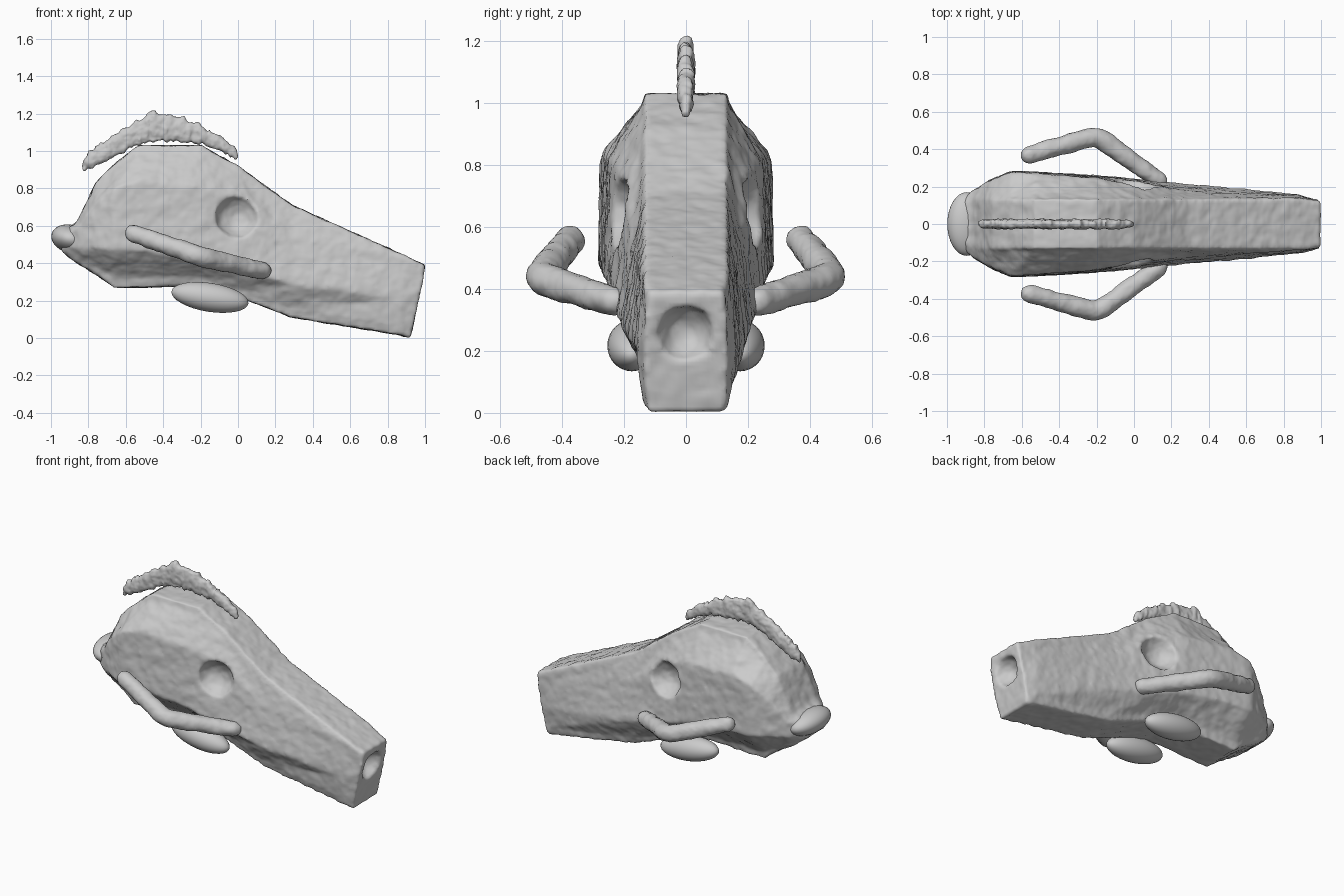
import bpy, bmesh, math, random
from mathutils import Vector

if "Cube" in bpy.data.objects:
    bpy.data.objects.remove(bpy.data.objects["Cube"])

random.seed(4)


def activate(ob):
    bpy.ops.object.select_all(action='DESELECT')
    ob.select_set(True)
    bpy.context.view_layer.objects.active = ob


def loft(name, rings):
    """Skin a list of equal-length point rings and cap both ends."""
    bm = bmesh.new()
    vs = [[bm.verts.new(p) for p in r] for r in rings]
    n = len(rings[0])
    for a, b in zip(vs, vs[1:]):
        for i in range(n):
            j = (i + 1) % n
            bm.faces.new((a[i], a[j], b[j], b[i]))
    bm.faces.new(vs[0])
    bm.faces.new(vs[-1])
    bmesh.ops.recalc_face_normals(bm, faces=bm.faces)
    me = bpy.data.meshes.new(name)
    bm.to_mesh(me)
    bm.free()
    ob = bpy.data.objects.new(name, me)
    bpy.context.collection.objects.link(ob)
    return ob


def ellipsoid(name, loc, scale, tilt=0.0):
    bpy.ops.mesh.primitive_uv_sphere_add(segments=32, ring_count=16, location=loc,
                                         rotation=(0, tilt, 0))
    ob = bpy.context.object
    ob.name = name
    ob.scale = scale
    bpy.ops.object.shade_smooth()
    return ob


def carve(target, cutter):
    cutter.hide_render = True
    cutter.hide_viewport = True
    m = target.modifiers.new("carve", 'BOOLEAN')
    m.operation, m.object, m.solver = 'DIFFERENCE', cutter, 'EXACT'


def remesh(ob, voxel):
    rm = ob.modifiers.new("remesh", 'REMESH')
    rm.mode, rm.voxel_size, rm.use_smooth_shade = 'VOXEL', voxel, True


def roughen(ob, size, strength):
    tex = bpy.data.textures.new(ob.name + "_bumps", 'CLOUDS')
    tex.noise_scale = size
    d = ob.modifiers.new("bumps", 'DISPLACE')
    d.texture, d.strength, d.mid_level = tex, strength, 0.5
    d.texture_coords = 'GLOBAL'


# Skull: x, (half width, z) for top edge, upper side, lower side, bottom edge
stations = [
    (-0.94, (0.08, 0.57), (0.11, 0.55), (0.11, 0.50), (0.08, 0.46)),
    (-0.86, (0.13, 0.62), (0.18, 0.58), (0.18, 0.48), (0.12, 0.40)),
    (-0.76, (0.13, 0.83), (0.235, 0.72), (0.24, 0.48), (0.125, 0.34)),
    (-0.66, (0.13, 0.93), (0.28, 0.80), (0.285, 0.47), (0.13, 0.27)),
    (-0.53, (0.13, 1.03), (0.27, 0.84), (0.28, 0.47), (0.13, 0.27)),
    (-0.20, (0.13, 1.03), (0.245, 0.81), (0.262, 0.43), (0.13, 0.28)),
    (0.00, (0.13, 0.92), (0.21, 0.75), (0.245, 0.37), (0.13, 0.22)),
    (0.29, (0.13, 0.71), (0.175, 0.54), (0.215, 0.29), (0.13, 0.11)),
    (0.87, (0.13, 0.45), (0.145, 0.36), (0.16, 0.21), (0.13, 0.015)),
]
rings = []
for x, top, up, low, bot in stations:
    # the flat top and bottom strips stand slightly proud of the bulging sides
    lip = 0.18 * (top[1] - up[1])
    foot = 0.28 * (low[1] - bot[1])
    prof = [top, (top[0] + 0.01, top[1] - lip), up, low, (bot[0] + 0.015, bot[1] + foot), bot]
    rings.append([(x, w, z) for w, z in prof] + [(x, -w, z) for w, z in reversed(prof)])
# slanted muzzle face
tip = [(1.0, 0.125, 0.39), (0.997, 0.125, 0.37), (0.99, 0.13, 0.31), (0.965, 0.135, 0.19),
       (0.935, 0.128, 0.06), (0.92, 0.125, -0.003)]
rings.append(tip + [(x, -y, z) for x, y, z in reversed(tip)])
skull = loft("skull", rings)

# Eye sockets and nasal opening
for s, side in ((1, "left"), (-1, "right")):
    carve(skull, ellipsoid("eye_cutter_" + side, (0.0, s * 0.25, 0.65), (0.122, 0.11, 0.117)))
carve(skull, ellipsoid("nose_cutter", (1.0, 0, 0.255), (0.11, 0.092, 0.092)))
remesh(skull, 0.013)
sm = skull.modifiers.new("soften", 'SMOOTH')
sm.iterations = 3
roughen(skull, 0.06, 0.013)

# Occipital condyle
condyle = ellipsoid("rear_condyle", (-0.895, 0, 0.53), (0.105, 0.17, 0.075), math.radians(15))


# Cheek arches: bent rods with rounded ends
def cheek_arch(name, s):
    path = [Vector((0.15, s * 0.22, 0.355)), Vector((-0.2, s * 0.472, 0.435)),
            Vector((-0.58, s * 0.365, 0.565))]
    r = 0.047
    d0, d1 = (path[1] - path[0]).normalized(), (path[2] - path[1]).normalized()
    pts = [(path[0] - d0 * 0.025, 0.1), (path[0] - d0 * 0.015, 0.7), (path[0] + d0 * 0.015, 1)]
    for i in range(7):
        t = i / 6
        a, c = path[1] - d0 * 0.05, path[1] + d1 * 0.05
        pts.append((a * (1 - t) ** 2 + path[1] * 2 * t * (1 - t) + c * t * t, 1.15))
    pts += [(path[2] - d1 * 0.015, 1), (path[2] + d1 * 0.015, 0.7), (path[2] + d1 * 0.028, 0.1)]
    cu = bpy.data.curves.new(name, 'CURVE')
    cu.dimensions = '3D'
    cu.bevel_depth, cu.bevel_resolution, cu.use_fill_caps = r, 5, True
    sp = cu.splines.new('POLY')
    sp.points.add(len(pts) - 1)
    for p, (co, rad) in zip(sp.points, pts):
        p.co, p.radius = (*co, 1), rad
    ob = bpy.data.objects.new(name, cu)
    bpy.context.collection.objects.link(ob)
    activate(ob)
    bpy.ops.object.convert(target='MESH')
    ob = bpy.context.object
    remesh(ob, 0.013)
    roughen(ob, 0.07, 0.014)


for s, side in ((1, "left"), (-1, "right")):
    cheek_arch("cheek_arch_" + side, s)
    # Rounded lobe under the skull
    ellipsoid("under_lobe_" + side, (-0.15, s * 0.175, 0.217), (0.208, 0.079, 0.077),
              math.radians(9))

# Sagittal crest: thin ragged ridge given by x, bottom z, top z
crest_profile = [(-0.83, 0.90, 0.96), (-0.80, 0.90, 1.00), (-0.70, 0.94, 1.07), (-0.55, 1.03, 1.16),
                 (-0.45, 1.05, 1.215), (-0.33, 1.05, 1.20), (-0.20, 1.04, 1.14),
                 (-0.06, 0.98, 1.05), (0.0, 0.955, 1.00)]
crest_rings = []
N = 60
for k in range(N + 1):
    x = -0.83 + 0.83 * k / N
    for (xa, ba, ta), (xb, bb, tb) in zip(crest_profile, crest_profile[1:]):
        if xa <= x <= xb + 1e-6:
            t = (x - xa) / (xb - xa)
            break
    bot = ba + (bb - ba) * t + random.uniform(-0.01, 0.01)
    top = ta + (tb - ta) * t + random.uniform(-0.02, 0.01)
    mid, h = (bot + top) / 2, (top - bot) / 2
    w = 0.026 * min(1, 0.5 + 8 * min(k, N - k) / N) + random.uniform(-0.003, 0.003)
    # squared-off oval section
    ring = []
    for i in range(12):
        c, s = math.cos(math.tau * i / 12), math.sin(math.tau * i / 12)
        ring.append((x, w * math.copysign(abs(c) ** 0.7, c), mid + h * math.copysign(abs(s) ** 0.8, s)))
    crest_rings.append(ring)
crest = loft("top_crest", crest_rings)
remesh(crest, 0.008)
roughen(crest, 0.04, 0.016)
